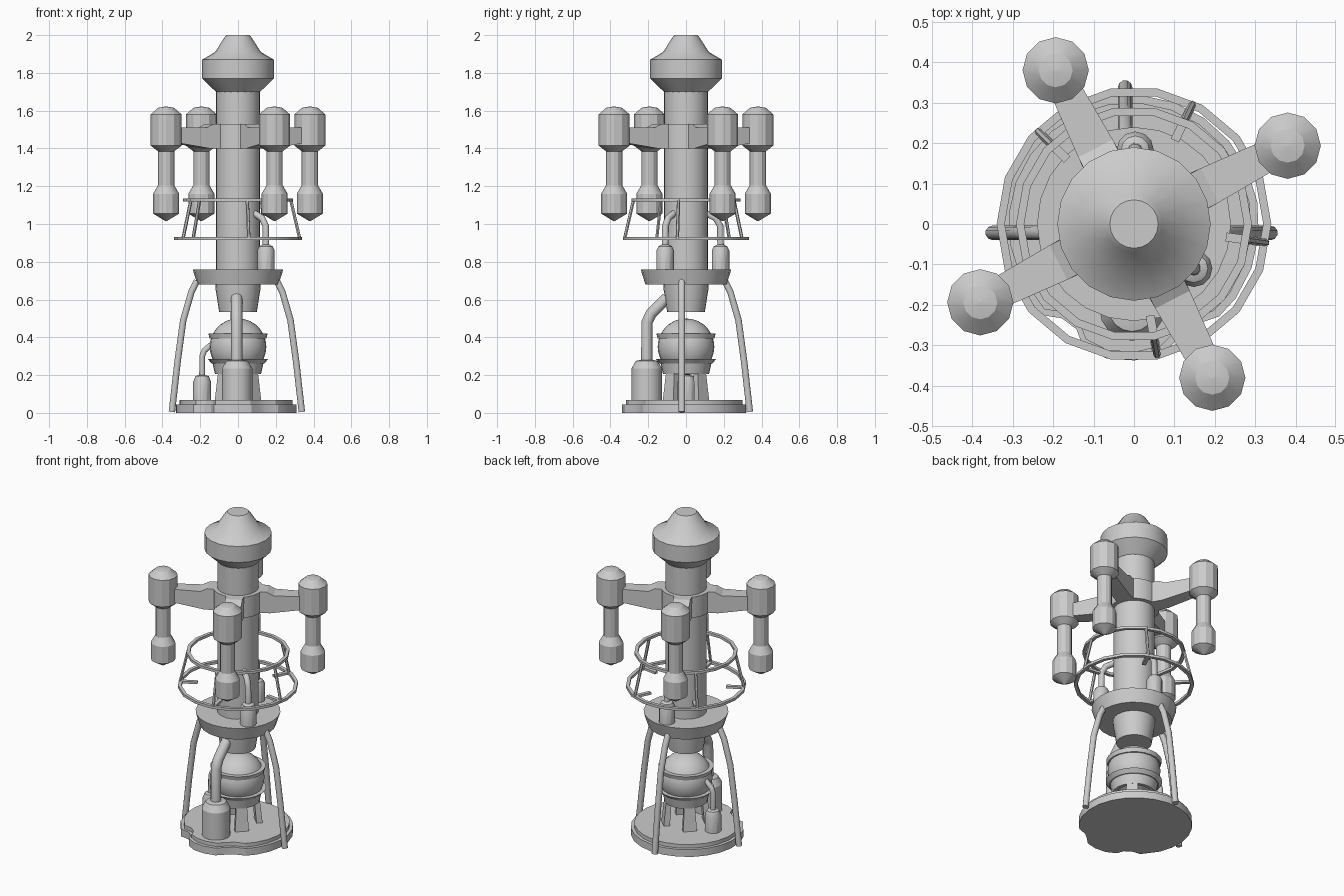
import bpy, bmesh
from math import sin, cos, radians, pi
from mathutils import Vector, Matrix

if "Cube" in bpy.data.objects:
    bpy.data.objects.remove(bpy.data.objects["Cube"])


def finish(name, bm, angle=29):
    bmesh.ops.remove_doubles(bm, verts=bm.verts, dist=1e-5)
    bmesh.ops.recalc_face_normals(bm, faces=bm.faces)
    me = bpy.data.meshes.new(name)
    bm.to_mesh(me)
    bm.free()
    ob = bpy.data.objects.new(name, me)
    bpy.context.collection.objects.link(ob)
    bpy.ops.object.select_all(action='DESELECT')
    ob.select_set(True)
    bpy.context.view_layer.objects.active = ob
    bpy.ops.object.shade_smooth_by_angle(angle=radians(angle))
    return ob


def lathe(name, profile, at=(0, 0), n=20, closed=False):
    """Revolve (radius, z) points around a vertical axis."""
    bm = bmesh.new()
    rings = [[bm.verts.new((at[0] + r * cos(2 * pi * i / n), at[1] + r * sin(2 * pi * i / n), z))
              for i in range(n)] for r, z in profile]
    pairs = list(zip(rings, rings[1:]))
    if closed:
        pairs.append((rings[-1], rings[0]))
    for a, b in pairs:
        for i in range(n):
            j = (i + 1) % n
            bm.faces.new((a[i], a[j], b[j], b[i]))
    if not closed:
        bm.faces.new(rings[0])
        bm.faces.new(rings[-1])
    return finish(name, bm)


def pipe(name, pts, r, n=10):
    """Sweep a round section along a planar path with mitred bends."""
    pts = [Vector(p) for p in pts]
    bm = bmesh.new()
    d0 = (pts[-1] - pts[0]).normalized()
    side = d0.cross(Vector((0, 0, 1)))
    side = side.normalized() if side.length > 1e-3 else Vector((1, 0, 0))
    rings = []
    for k, p in enumerate(pts):
        t = Vector()
        if k:
            t += (p - pts[k - 1]).normalized()
        if k < len(pts) - 1:
            t += (pts[k + 1] - p).normalized()
        up = side.cross(t.normalized()).normalized()
        rings.append([bm.verts.new(p + r * (cos(2 * pi * i / n) * side + sin(2 * pi * i / n) * up))
                      for i in range(n)])
    for a, b in zip(rings, rings[1:]):
        for i in range(n):
            j = (i + 1) % n
            bm.faces.new((a[i], a[j], b[j], b[i]))
    bm.faces.new(rings[0])
    bm.faces.new(rings[-1])
    return finish(name, bm, 40)


def prism(name, outline, z0, z1):
    bm = bmesh.new()
    f = bm.faces.new([bm.verts.new((x, y, z0)) for x, y in outline])
    top = bmesh.ops.extrude_face_region(bm, geom=[f])
    bmesh.ops.translate(bm, vec=(0, 0, z1 - z0),
                        verts=[v for v in top['geom'] if isinstance(v, bmesh.types.BMVert)])
    return finish(name, bm, 20)


def slab(name, profile, w, angle):
    """Side profile of (radius, z, half-width scale), turned about the z axis."""
    bm = bmesh.new()
    a, b = [[bm.verts.new((r, s * w * k, z)) for r, z, k in profile] for s in (-1, 1)]
    n = len(profile)
    for i in range(n):
        j = (i + 1) % n
        bm.faces.new((a[i], a[j], b[j], b[i]))
    bm.faces.new(a)
    bm.faces.new(b)
    bm.transform(Matrix.Rotation(radians(angle), 4, 'Z'))
    return finish(name, bm, 20)


# main column, head, collar and nozzle
lathe("column", [(.117, .74), (.117, 1.72)], n=24)
lathe("head", [(.117, 1.70), (.19, 1.77), (.19, 1.87), (.122, 1.91), (.07, 1.99), (.06, 2.0)])
lathe("collar", [(.215, .68), (.24, .76)], n=24)
lathe("nozzle", [(.10, .535), (.118, .65), (.122, .70)], n=24)

# arms with hanging tanks
lathe("arm_hub", [(.11, 1.40), (.142, 1.40), (.142, 1.53), (.11, 1.53)], closed=True)
TANK = [(.003, 1.015), (.069, 1.055), (.069, 1.16), (.043, 1.205), (.043, 1.385),
        (.082, 1.415), (.082, 1.58), (.042, 1.615), (.003, 1.622)]
for i in range(4):
    ang = 27 + 90 * i
    slab(f"arm_{i}", [(.10, 1.40, 1.1), (.19, 1.40, 1), (.38, 1.43, .8),
                      (.38, 1.51, .8), (.21, 1.51, 1), (.17, 1.53, 1), (.10, 1.53, 1.1)], .048, ang)
    a = radians(ang)
    lathe(f"hanging_tank_{i}", TANK, (.427 * cos(a), .427 * sin(a)), 12)

# railing cage: two hoops, struts and short spokes
for name, r, z in (("upper_hoop", .282, 1.127), ("lower_hoop", .33, .922)):
    lathe(name, [(r - .01, z - .008), (r + .01, z - .008), (r + .01, z + .008), (r - .01, z + .008)],
          n=18, closed=True)
for i in range(5):
    ang = -8 + 72 * i
    c, s = cos(radians(ang)), sin(radians(ang))
    pipe(f"cage_strut_{i}", [(.33 * c, .33 * s, .922), (.282 * c, .282 * s, 1.127)], .009, 6)
    slab(f"cage_spoke_{i}", [(.23, .916, 1), (.33, .916, 1), (.33, .930, 1), (.23, .930, 1)], .011, ang)

# small tanks on the collar, piped into the column
for i, (x, y) in enumerate(((.148, -.11), (.003, .183))):
    lathe(f"collar_tank_{i}", [(.046, .75), (.046, .86), (.035, .882), (.015, .892)], (x, y), 12)
    d = Vector((x, y, 0)).normalized()
    e = Vector((x, y, 0))
    up = Vector((0, 0, 1))
    pipe(f"collar_pipe_{i}", [e + .88 * up, e - .002 * d + .99 * up,
                              e - .025 * d + 1.03 * up, .10 * d + 1.06 * up], .018)

# sphere vessel with two flanges and stand
bpy.ops.mesh.primitive_uv_sphere_add(segments=24, ring_count=14, radius=.15, location=(0, 0, .35))
bpy.context.object.name = "sphere_vessel"
bpy.ops.object.shade_smooth_by_angle(angle=radians(30))
lathe("sphere_flange_upper", [(.13, .395), (.15, .395), (.157, .42), (.13, .42)], n=24, closed=True)
lathe("sphere_flange_lower", [(.11, .262), (.14, .262), (.16, .285), (.13, .285)], n=24, closed=True)
lathe("sphere_base_ring", [(.10, .205), (.122, .205), (.135, .265), (.11, .265)], n=24, closed=True)
for i in range(4):
    slab(f"sphere_leg_{i}", [(.10, .06, 1.1), (.135, .06, 1.1), (.115, .25, .8), (.085, .25, .8)],
         .036, 45 + 90 * i)

# lobed base in two layers, with a bulge under the front tank
LOBES = [(a, .32) for a in range(-35, 216, 15)] + [
    (225, .318), (234, .288), (243, .292), (249, .325), (260, .338), (272, .338),
    (284, .332), (294, .305), (303, .297), (314, .318)]
for name, k, z0, z1 in (("base_lower", 1.0, 0, .045), ("base_upper", .94, .045, .068)):
    prism(name, [(-.01 + k * r * cos(radians(a)), k * r * sin(radians(a))) for a, r in LOBES], z0, z1)

# three curved support legs (left, right, back)
LEG = [(.205, .70), (.235, .64), (.278, .49), (.308, .27), (.338, .005)]
pipe("leg_right", [(r, -.022, z) for r, z in LEG], .018)
pipe("leg_left", [(-r - .012, -.022, z) for r, z in LEG], .018)
pipe("leg_back", [(-.022, r, z) for r, z in LEG], .018)

# front tank and feed pipe
lathe("front_tank", [(.081, .06), (.081, .235), (.058, .275), (.035, .28)], (-.005, -.208), 16)
pipe("front_pipe", [(-.007, -.208, .26), (-.007, -.206, .48), (-.007, -.185, .525),
                    (-.007, -.10, .61)], .03, 12)

# side tank and its pipe into the sphere
lathe("side_tank", [(.047, .06), (.047, .165), (.035, .195), (.015, .2)], (-.19, .005), 12)
pipe("side_pipe", [(-.19, .005, .19), (-.19, .005, .30), (-.178, .005, .33), (-.13, .005, .37)], .016)
